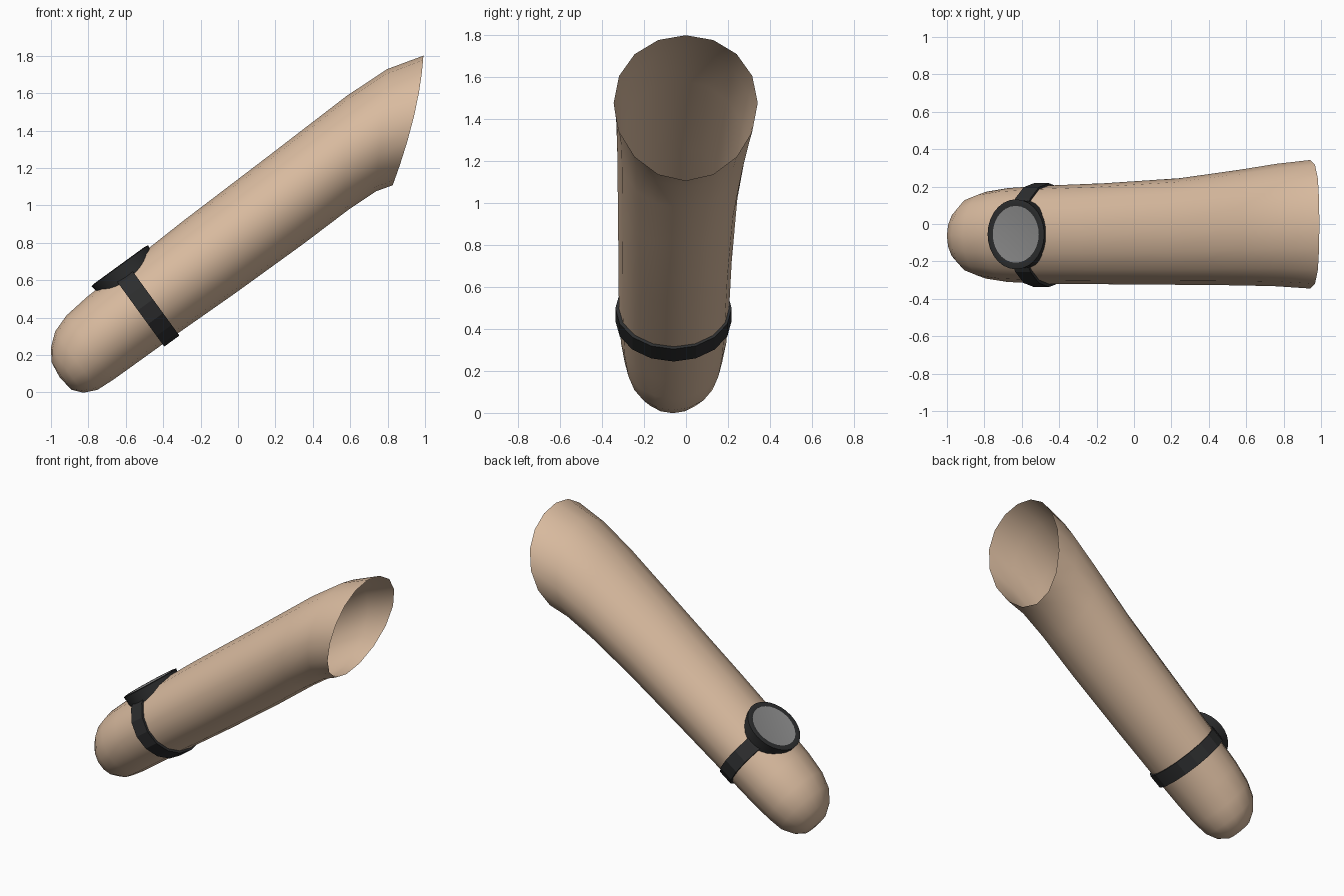
import bpy, bmesh, math
from mathutils import Vector

if "Cube" in bpy.data.objects:
    bpy.data.objects.remove(bpy.data.objects["Cube"])

ANGLE = math.radians(36)          # tilt of the arm in the xz plane
D = Vector((math.cos(ANGLE), 0, math.sin(ANGLE)))     # along the arm
N = Vector((-math.sin(ANGLE), 0, math.cos(ANGLE)))    # upper side of the arm
Y = Vector((0, 1, 0))


def place(s, y, t):
    return D * s + Y * y + N * t


def material(name, rgb):
    m = bpy.data.materials.new(name)
    m.diffuse_color = (*rgb, 1)
    m.use_nodes = True
    m.node_tree.nodes["Principled BSDF"].inputs["Base Color"].default_value = m.diffuse_color
    return m


skin = material("skin", (0.70, 0.50, 0.35))
black = material("black_rubber", (0.026, 0.027, 0.028))
grey = material("grey_glass", (0.26, 0.26, 0.26))


def ring(bot, mid, top, t0, t1, y0, y1, n=16):
    """Oval loop; bot/mid/top are positions along the arm (slanted when unequal)."""
    pts = []
    for i in range(n):
        a = 2 * math.pi * i / n
        c, k = math.cos(a), math.sin(a)
        s = mid + (top - bot) / 2 * c + ((top + bot) / 2 - mid) * c * c
        pts.append(place(s, (y0 + y1) / 2 + (y1 - y0) / 2 * k,
                         (t0 + t1) / 2 + (t1 - t0) / 2 * c))
    return pts


def loft(name, loops, mats, start=None, end=None, closed=False, angle=40):
    bm = bmesh.new()
    rows = [[bm.verts.new(p) for p in l] for l in loops]
    pairs = list(zip(rows, rows[1:])) + ([(rows[-1], rows[0])] if closed else [])
    n = len(rows[0])
    for a, b in pairs:
        for i in range(n):
            j = (i + 1) % n
            bm.faces.new((a[i], a[j], b[j], b[i]))
    for tip, row, mi in ((start, rows[0], 0), (end, rows[-1], len(mats) - 1)):
        if tip is not None:
            v = bm.verts.new(tip)
            for i in range(n):
                bm.faces.new((row[i], row[(i + 1) % n], v)).material_index = mi
    bmesh.ops.recalc_face_normals(bm, faces=bm.faces)
    me = bpy.data.meshes.new(name)
    bm.to_mesh(me)
    bm.free()
    for m in mats:
        me.materials.append(m)
    ob = bpy.data.objects.new(name, me)
    bpy.context.collection.objects.link(ob)
    bpy.context.view_layer.objects.active = ob
    ob.select_set(True)
    bpy.ops.object.shade_smooth_by_angle(angle=math.radians(angle))
    ob.select_set(False)
    return ob


# Arm: rounded stump at the low end, slanted open rim at the top
straight = [(-.712, .535, .715, -.15, .03), (-.67, .485, .78, -.215, .09),
            (-.60, .453, .838, -.262, .142), (-.50, .447, .872, -.292, .172),
            (-.35, .446, .888, -.31, .192), (-.10, .445, .898, -.32, .205),
            (.30, .438, .914, -.322, .218)]
slanted = [(.75, .80, .88, .437, .927, -.325, .245),
           (1.05, 1.20, 1.40, .443, .941, -.328, .29),
           (1.23, 1.44, 1.66, .436, .930, -.333, .322),
           (1.32, 1.63, 1.86, .410, .874, -.345, .342)]
loops = [ring(s, s, s, *r) for s, *r in straight] + [ring(*r) for r in slanted]
loft("arm", loops, [skin], start=place(-.724, -.06, .625), angle=80)

# Strap: thin band around the wrist
outer, inner = (.430, .910, -.337, .218), (.452, .890, -.312, .195)
loft("watch_strap", [ring(s, s, s, *r) for s, r in
                     ((-.175, inner), (-.175, outer), (-.075, outer), (-.075, inner))],
     [black], closed=True, angle=20)


# Watch case: turned profile around the arm's upward direction, grey dial on top
def disc(r, t, n=28):
    return [place(-.113 + r * math.cos(2 * math.pi * i / n),
                  -.055 + r * math.sin(2 * math.pi * i / n), t) for i in range(n)]


loft("watch_case", [disc(r, t) for r, t in
                    ((.178, .80), (.182, .885), (.187, .919), (.168, .923), (.152, .920))],
     [black, grey], start=place(-.113, -.055, .80), end=place(-.113, -.055, .920), angle=30)
